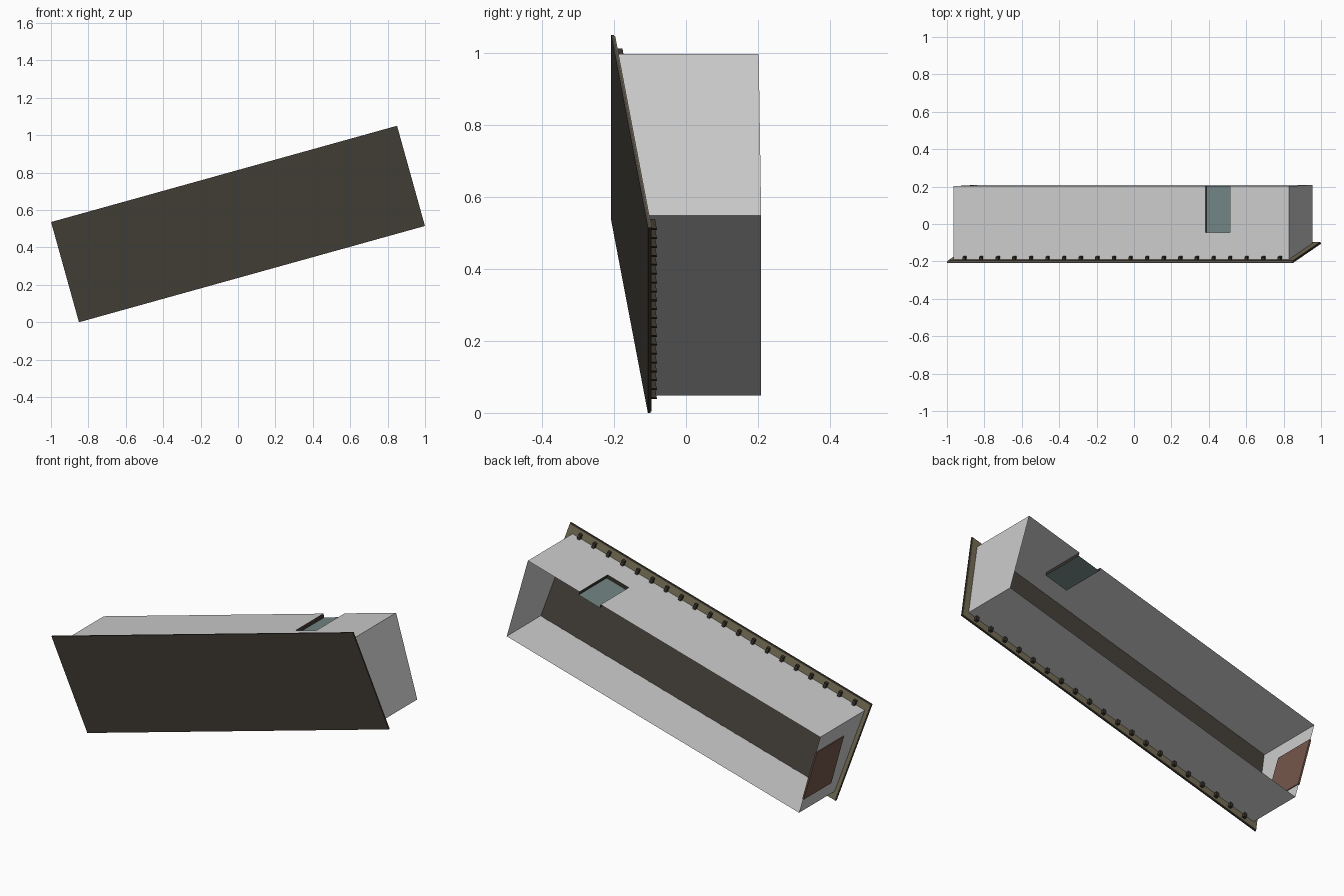
import bpy, bmesh, math
from mathutils import Matrix

if "Cube" in bpy.data.objects:
    bpy.data.objects.remove(bpy.data.objects["Cube"])

# Local frame: u along the building, q across it, w up to the roof (world -y)
ang = math.radians(15.55)
c, s = math.cos(ang), math.sin(ang)
FRAME = Matrix(((c, -s, 0, 0), (0, 0, -1, 0), (s, c, 0, 0.525), (0, 0, 0, 1)))


def material(name, rgb):
    m = bpy.data.materials.new(name)
    m.diffuse_color = (*rgb, 1)
    m.use_nodes = True
    m.node_tree.nodes["Principled BSDF"].inputs["Base Color"].default_value = m.diffuse_color
    return m


WALL = material("grey_wall", (0.60, 0.60, 0.60))
ROOF = material("dark_roof", (0.066, 0.057, 0.046))
BOARD = material("olive_board", (0.195, 0.165, 0.098))
RAFTER = material("dark_timber", (0.040, 0.033, 0.025))
GLASS = material("teal_panel", (0.165, 0.227, 0.227))
DOOR = material("brown_door", (0.178, 0.093, 0.071))


def roof_w(q, d=0.0):
    """Height of the sloping roof at q, lowered by d."""
    return 0.157 + 0.1835 * q - d


def floor_w(q):
    return -0.2055 + 0.015 * q


def mesh(name, mat, verts, faces):
    bm = bmesh.new()
    vs = [bm.verts.new(FRAME @ Matrix.Translation(v).translation) for v in verts]
    for f in faces:
        bm.faces.new([vs[i] for i in f])
    bmesh.ops.recalc_face_normals(bm, faces=bm.faces)
    me = bpy.data.meshes.new(name)
    bm.to_mesh(me)
    bm.free()
    me.materials.append(mat)
    ob = bpy.data.objects.new(name, me)
    bpy.context.collection.objects.link(ob)
    return ob


BOX = [(0, 1, 2, 3), (4, 5, 6, 7), (0, 1, 5, 4), (1, 2, 6, 5), (2, 3, 7, 6), (3, 0, 4, 7)]


def slab(name, mat, u0, u1, q0, q1, top, bottom):
    """Box in plan whose top and bottom heights are functions of q."""
    plan = [(u0, q0), (u1, q0), (u1, q1), (u0, q1)]
    verts = [(u, q, top(q)) for u, q in plan] + [(u, q, bottom(q)) for u, q in plan]
    return mesh(name, mat, verts, BOX)


def layer(name, mat, u0, u1, q0, q1, d0, d1):
    return slab(name, mat, u0, u1, q0, q1,
                lambda q: roof_w(q, d0), lambda q: roof_w(q, d1))


# Roof sheet, olive board beneath it and inner ceiling
HU, HQ = 0.96, 0.278
U0, U1, Q = -0.937, 0.925, 0.2335
layer("roof_sheet", ROOF, -HU, HU, -HQ, HQ, 0, 0.008)
layer("roof_board", BOARD, -HU + 0.003, HU - 0.003, -HQ + 0.003, HQ - 0.003, 0.008, 0.011)
layer("ceiling", ROOF, U0 + 0.002, U1 - 0.002, -Q + 0.002, Q - 0.002, 0.025, 0.029)

# Rafters showing under both eaves
for i in range(20):
    u = -0.872 + i * 1.75 / 19
    layer(f"rafter_{i + 1}", RAFTER, u - 0.008, u + 0.008, -0.26, 0.26, 0.011, 0.028)

# Thin walls, open at the floor
D = 0.010
low, high = floor_w(-Q), floor_w(Q)
mesh("low_wall", WALL, [(U0, -Q, low), (U1, -Q, low),
                        (U1, -Q, roof_w(-Q, D)), (U0, -Q, roof_w(-Q, D))], [(0, 1, 2, 3)])
for name, u in (("left_end_wall", U0), ("right_end_wall", U1)):
    mesh(name, WALL, [(u, -Q, low), (u, Q, high),
                      (u, Q, roof_w(Q, D)), (u, -Q, roof_w(-Q, D))], [(0, 1, 2, 3)])

# High wall with a doorway cut up from the floor
A, B, H, R = 0.462, 0.597, 0.045, 0.02
t = roof_w(Q, D)
outline = [(U0, high), (A, high), (A, H), (B, H), (B, high), (U1, high),
           (U1, t), (B, t), (A, t), (U0, t)]
mesh("high_wall", WALL, [(u, Q, w) for u, w in outline],
     [(0, 1, 2, 8, 9), (2, 3, 7, 8), (3, 4, 5, 6, 7)])

# Recessed panel and its dark reveal
opening = [(A, high), (A, H), (B, H), (B, high)]
rim = [(u, Q, w) for u, w in opening] + [(u, Q - R, w) for u, w in opening]
mesh("door_reveal", RAFTER, rim, [(0, 1, 5, 4), (1, 2, 6, 5), (2, 3, 7, 6)])
mesh("teal_door", GLASS, rim[4:], [(0, 1, 2, 3)])

# Brown door plate in the left end, visible inside and out
slab("end_door", DOOR, U0 - 0.005, U0 + 0.004, -0.15, 0.14, lambda q: 0.035, floor_w)
